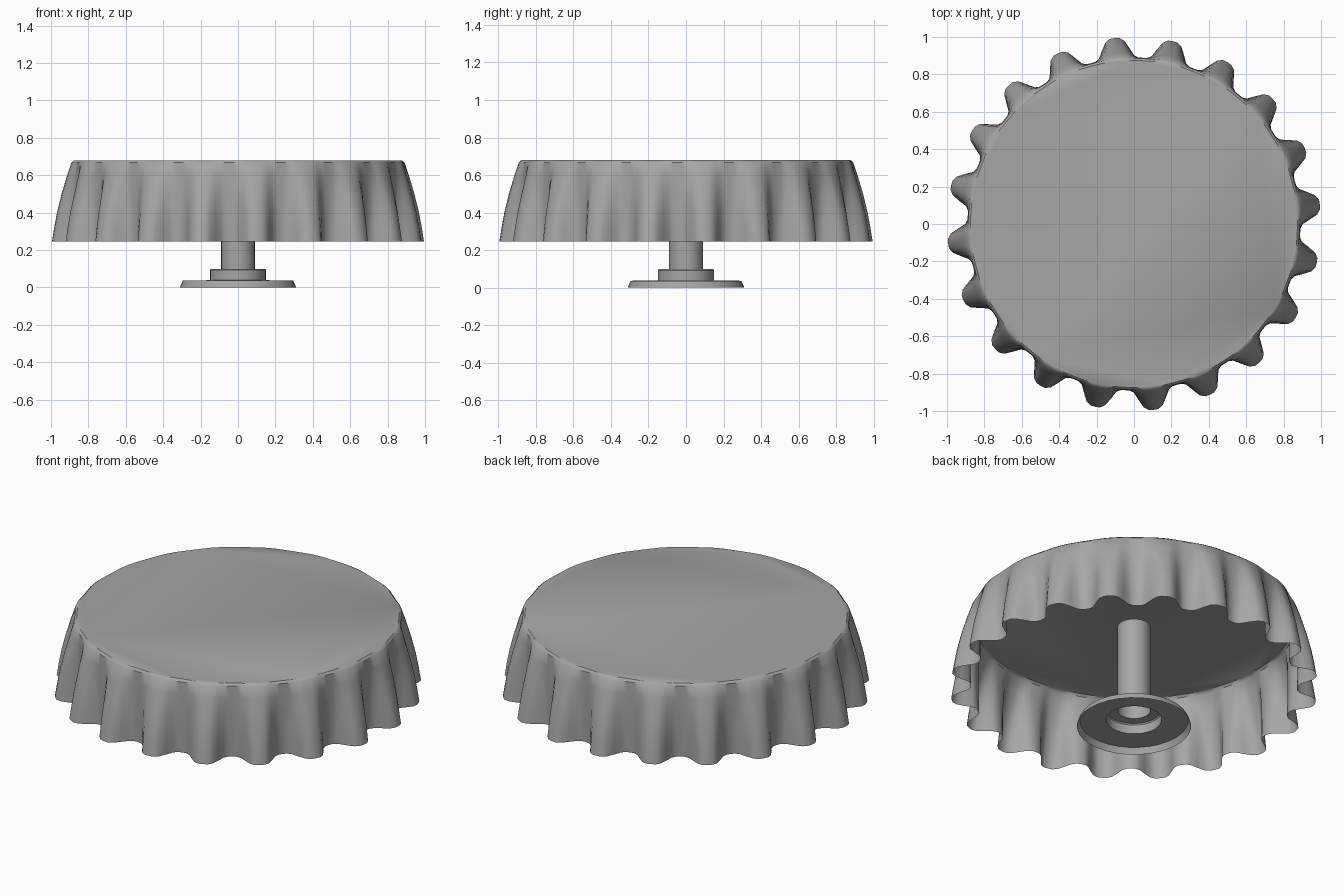
import bpy, bmesh
from math import sin, cos, pi, radians

if "Cube" in bpy.data.objects:
    bpy.data.objects.remove(bpy.data.objects["Cube"])

# Mid-grey shared by cloth and pedestal
grey = bpy.data.materials.new("mid_grey")
grey.diffuse_color = (0.38, 0.38, 0.38, 1)
grey.use_nodes = True
grey.node_tree.nodes["Principled BSDF"].inputs["Base Color"].default_value = grey.diffuse_color


def make_object(name, bm, angle):
    bmesh.ops.recalc_face_normals(bm, faces=bm.faces)
    mesh = bpy.data.meshes.new(name)
    bm.to_mesh(mesh)
    bm.free()
    mesh.materials.append(grey)
    ob = bpy.data.objects.new(name, mesh)
    bpy.context.collection.objects.link(ob)
    bpy.context.view_layer.objects.active = ob
    ob.select_set(True)
    bpy.ops.object.shade_smooth_by_angle(angle=radians(angle))
    ob.select_set(False)
    return ob


def skin(bm, rings):
    # bridge successive closed rings with quads
    for a, b in zip(rings, rings[1:]):
        n = len(a)
        for i in range(n):
            j = (i + 1) % n
            bm.faces.new((a[i], a[j], b[j], b[i]))


# Tablecloth: flat round top with a skirt of 20 flared folds, open below
FOLDS, STEPS = 20, 12
PHASE = radians(6)
# height, radius in the valleys, radius on the fold crests
skirt = [(0.68, 0.874, 0.878), (0.668, 0.886, 0.893), (0.60, 0.89, 0.917),
         (0.50, 0.89, 0.947), (0.40, 0.889, 0.972), (0.32, 0.887, 0.987),
         (0.245, 0.884, 0.999)]
bm = bmesh.new()
rings = []
for z, valley, crest in skirt:
    ring = []
    for i in range(FOLDS * STEPS):
        u = 2 * pi * i / STEPS
        s = (1 + cos(u)) / 2
        w = s * s * (3 - 2 * s)
        r = valley + (crest - valley) * w
        a = PHASE + u / FOLDS
        ring.append(bm.verts.new((r * cos(a), r * sin(a), z)))
    rings.append(ring)
skin(bm, rings)
bm.faces.new(rings[0])
make_object("tablecloth", bm, 40)

# Pedestal: hollow turned shell with foot flange, collar and pole
profile = [(0.31, 0.0), (0.308, 0.008), (0.295, 0.037), (0.15, 0.039),
           (0.15, 0.093), (0.144, 0.1), (0.09, 0.1), (0.09, 0.62)]
SIDES = 32
bm = bmesh.new()
rings = [[bm.verts.new((r * cos(2 * pi * i / SIDES), r * sin(2 * pi * i / SIDES), z))
          for i in range(SIDES)] for r, z in profile]
skin(bm, rings)
make_object("pedestal", bm, 35)
